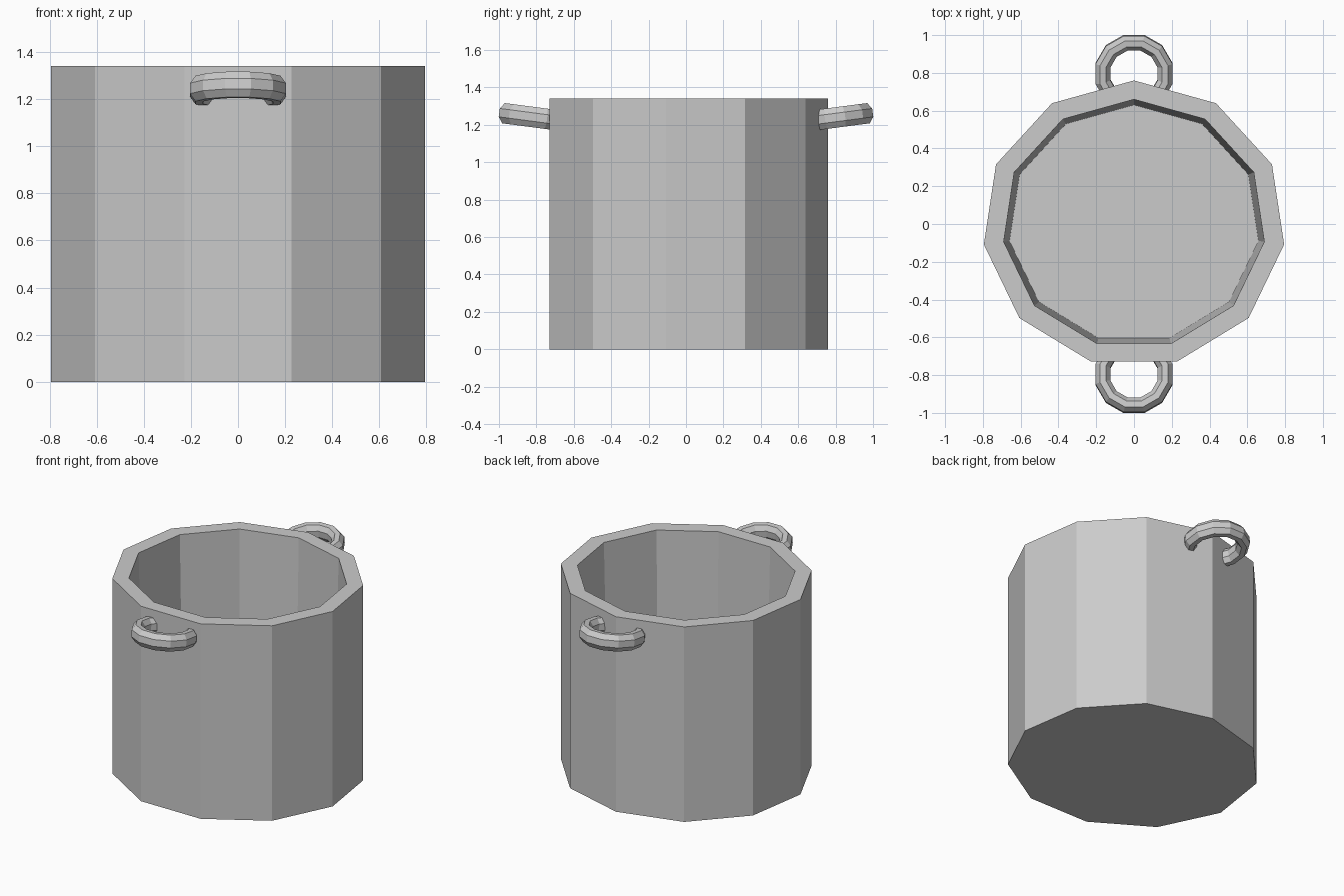
import bpy, bmesh
from math import sin, cos, tau, radians
from mathutils import Matrix

if "Cube" in bpy.data.objects:
    bpy.data.objects.remove(bpy.data.objects["Cube"])

SIDES = 11
RX, RY, HEIGHT = 0.803, 0.76, 1.34


def make_object(name, bm):
    bmesh.ops.recalc_face_normals(bm, faces=bm.faces)
    mesh = bpy.data.meshes.new(name)
    bm.to_mesh(mesh)
    bm.free()
    obj = bpy.data.objects.new(name, mesh)
    bpy.context.collection.objects.link(obj)
    return obj


def bridge(bm, a, b):
    n = len(a)
    for i in range(n):
        j = (i + 1) % n
        bm.faces.new((a[i], a[j], b[j], b[i]))


# Pot body: outer wall, rim, tapering inner wall and floor
bm = bmesh.new()
loops = []
for scale, z in ((1, 0), (1, HEIGHT), (0.868, HEIGHT), (0.829, 0.07)):
    loops.append([bm.verts.new((RX * scale * sin(tau * i / SIDES),
                                RY * scale * cos(tau * i / SIDES), z))
                  for i in range(SIDES)])
for lower, upper in zip(loops, loops[1:]):
    bridge(bm, lower, upper)
bm.faces.new(loops[0])
bm.faces.new(loops[-1])
make_object("pot_body", bm)


# Ring handles: oval-section torus, tilted up and cut flat at the wall
def handle(name, side):
    segs, tube = 12, 8
    bm = bmesh.new()
    rings = []
    for i in range(segs):
        a = tau * (i + 0.5) / segs
        ring = []
        for k in range(tube):
            t = tau * (k + 0.5) / tube
            r = 0.17 + 0.0435 * cos(t)
            ring.append(bm.verts.new((r * cos(a), r * sin(a), 0.059 * sin(t))))
        rings.append(ring)
    for i in range(segs):
        bridge(bm, rings[i], rings[(i + 1) % segs])
    bm.transform(Matrix.Translation((0, 0.797, 1.239)) @ Matrix.Rotation(radians(7.5), 4, 'X'))
    bmesh.ops.bisect_plane(bm, geom=bm.verts[:] + bm.edges[:] + bm.faces[:],
                           plane_co=(0, 0.70, 0), plane_no=(0, 1, 0), clear_inner=True)
    bmesh.ops.holes_fill(bm, edges=[e for e in bm.edges if e.is_boundary], sides=0)
    if side < 0:
        bm.transform(Matrix.Diagonal((1, -1, 1, 1)))
    make_object(name, bm)


handle("back_handle", 1)
handle("front_handle", -1)
